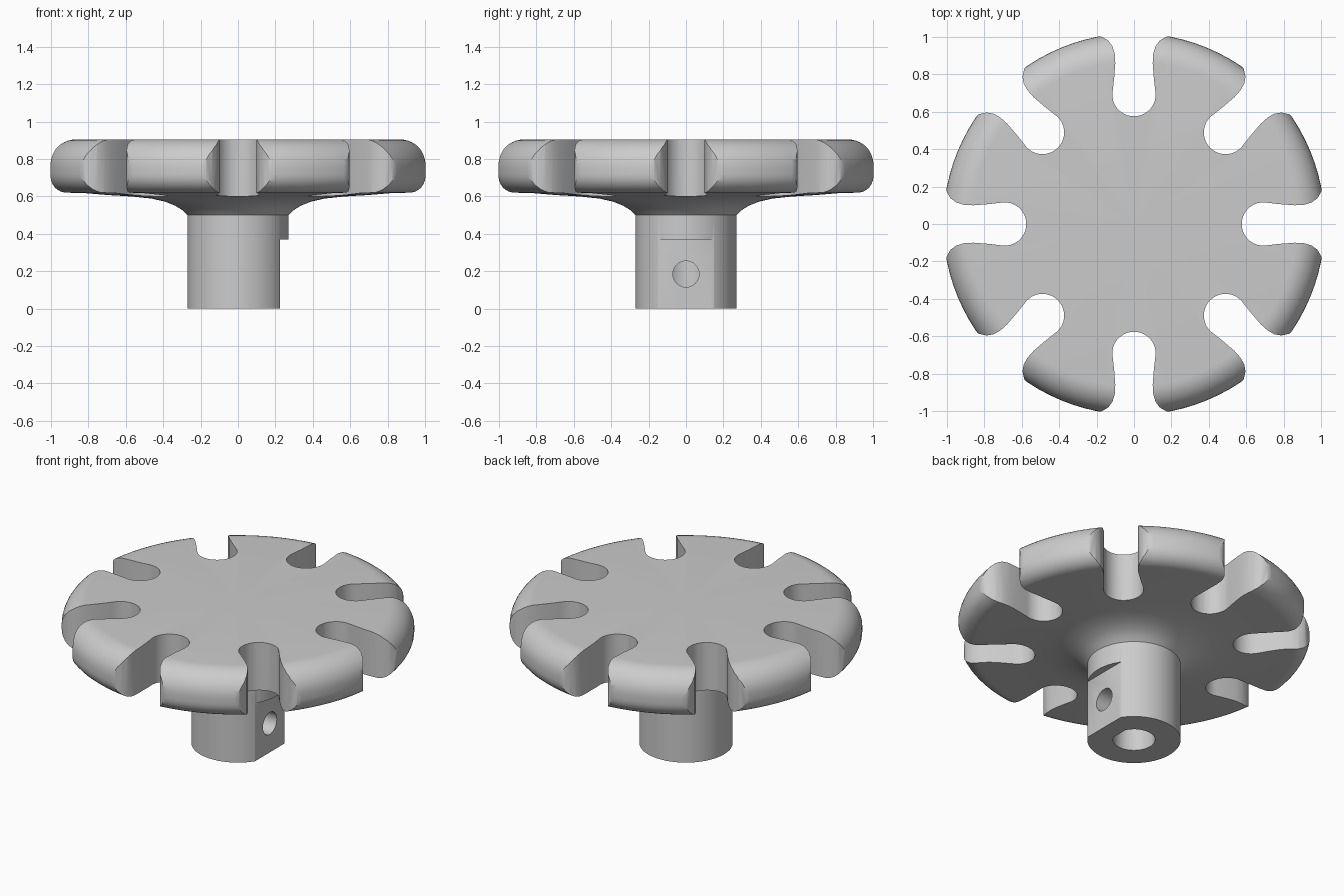
import bpy, bmesh
from math import pi, sin, cos
from mathutils import Matrix, Vector

if "Cube" in bpy.data.objects:
    bpy.data.objects.remove(bpy.data.objects["Cube"])

grey = bpy.data.materials.new("plain grey")
grey.use_nodes = True
colour = (0.6, 0.6, 0.6, 1)
grey.diffuse_color = colour
for node in grey.node_tree.nodes:
    if node.type == 'BSDF_PRINCIPLED':
        node.inputs["Base Color"].default_value = colour


def to_object(name, bm):
    bmesh.ops.recalc_face_normals(bm, faces=bm.faces)
    mesh = bpy.data.meshes.new(name)
    bm.to_mesh(mesh)
    bm.free()
    mesh.materials.append(grey)
    ob = bpy.data.objects.new(name, mesh)
    bpy.context.collection.objects.link(ob)
    return ob


def add_prism(bm, outline, low, high, matrix=Matrix()):
    """Extrude a 2D outline along local z."""
    face = bm.faces.new([bm.verts.new(matrix @ Vector((x, y, low))) for x, y in outline])
    up = matrix.to_3x3() @ Vector((0, 0, high - low))
    new = bmesh.ops.extrude_face_region(bm, geom=[face], use_keep_orig=True)["geom"]
    bmesh.ops.translate(bm, vec=up, verts=[v for v in new if isinstance(v, bmesh.types.BMVert)])


def arc(cx, cy, radius, start, end, steps):
    return [(cx + radius * cos(start + (end - start) * i / steps),
             cy + radius * sin(start + (end - start) * i / steps)) for i in range(steps + 1)]


# Knob body: shaft, flared neck and rounded disc turned around z
profile = [(0, 0), (0.27, 0), (0.27, 0.5), (0.295, 0.525), (0.335, 0.55), (0.39, 0.572),
           (0.46, 0.588), (0.56, 0.599), (0.7, 0.607), (0.83, 0.618)]
profile += arc(0.92, 0.72, 0.1, -pi / 2, 0, 8)
profile += arc(0.87, 0.755, 0.15, 0, pi / 2, 10) + [(0, 0.905)]
bm = bmesh.new()
verts = [bm.verts.new((r, 0, z)) for r, z in profile]
edges = [bm.edges.new(pair) for pair in zip(verts, verts[1:])]
bmesh.ops.spin(bm, geom=verts + edges, cent=(0, 0, 0), axis=(0, 0, 1), angle=2 * pi, steps=96)
bmesh.ops.remove_doubles(bm, verts=bm.verts, dist=0.0005)
knob = to_object("knob", bm)

# Eight finger slots, round inside, flaring at the rim
side = [(0.78, 0.106), (0.86, 0.1), (0.91, 0.103), (0.95, 0.115), (0.98, 0.137),
        (1.0, 0.17), (1.02, 0.23), (1.08, 0.32)]
inner = arc(0.692, 0, 0.116, 1.35, 2 * pi - 1.35, 20)
slot = side[::-1] + inner + [(x, -y) for x, y in side]
bm = bmesh.new()
for i in range(8):
    add_prism(bm, slot, 0.52, 1.1, Matrix.Rotation(i * pi / 4, 4, 'Z'))
cutters = [to_object("slot_cutter", bm)]

# Flat on one side of the shaft
bm = bmesh.new()
add_prism(bm, [(0.225, -0.4), (0.5, -0.4), (0.5, 0.4), (0.225, 0.4)], -0.1, 0.37)
cutters.append(to_object("flat_cutter", bm))

# D-shaped bore up the shaft
bm = bmesh.new()
add_prism(bm, arc(0, 0, 0.122, 0.45, 2 * pi - 0.45, 40), -0.1, 0.4)
cutters.append(to_object("bore_cutter", bm))

# Set-screw hole from the flat into the bore
bm = bmesh.new()
across = Matrix.Translation((0, 0, 0.185)) @ Matrix.Rotation(pi / 2, 4, 'Y')
add_prism(bm, arc(0, 0, 0.07, 0, 2 * pi, 32)[:-1], 0.03, 0.4, across)
cutters.append(to_object("screw_hole_cutter", bm))

bpy.ops.object.select_all(action='DESELECT')
knob.select_set(True)
bpy.context.view_layer.objects.active = knob
for cutter in cutters:
    cutter.hide_render = True
    cut = knob.modifiers.new(cutter.name, 'BOOLEAN')
    cut.operation = 'DIFFERENCE'
    cut.solver = 'EXACT'
    cut.object = cutter
    bpy.ops.object.modifier_apply(modifier=cut.name)
    bpy.data.objects.remove(cutter)
bpy.ops.object.shade_smooth_by_angle(angle=0.6)
